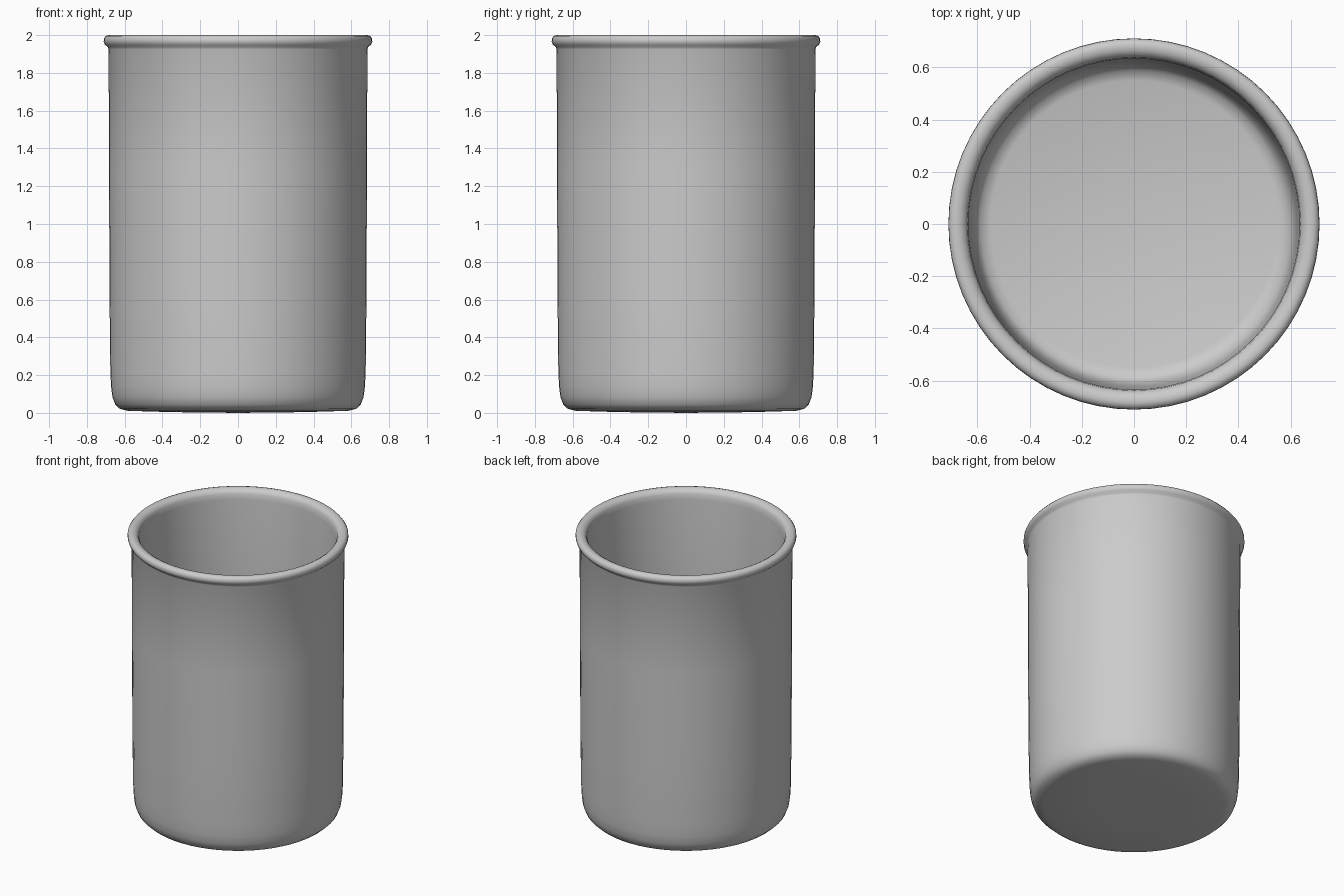
import bpy, bmesh, math

if "Cube" in bpy.data.objects:
    bpy.data.objects.remove(bpy.data.objects["Cube"])

SEGMENTS = 64

# Pale grey body colour
grey = bpy.data.materials.new("light_grey")
grey.diffuse_color = (0.6, 0.6, 0.6, 1.0)
grey.use_nodes = True
grey.node_tree.nodes["Principled BSDF"].inputs["Base Color"].default_value = grey.diffuse_color

# Half section (radius, height): outer base, wall, rolled rim, inner wall, floor
profile = [
    (0.0, 0.0), (0.35, 0.004), (0.585, 0.011), (0.625, 0.021), (0.65, 0.045),
    (0.665, 0.085), (0.672, 0.14), (0.676, 0.22), (0.68, 0.6), (0.683, 1.3),
    (0.685, 1.925), (0.69, 1.937), (0.705, 1.95), (0.711, 1.965),
    (0.71, 1.982), (0.70, 1.995), (0.685, 2.0), (0.665, 1.997),
    (0.648, 1.987), (0.638, 1.968), (0.634, 1.93), (0.632, 1.3),
    (0.626, 0.3), (0.62, 0.16), (0.608, 0.10), (0.588, 0.07),
    (0.55, 0.058), (0.0, 0.055),
]

# Beaker: spin the section around the z axis
bm = bmesh.new()
verts = [bm.verts.new((r, 0, z)) for r, z in profile]
edges = [bm.edges.new(pair) for pair in zip(verts, verts[1:])]
bmesh.ops.spin(bm, geom=verts + edges, cent=(0, 0, 0), axis=(0, 0, 1),
               angle=math.tau, steps=SEGMENTS, use_duplicate=False)
bmesh.ops.remove_doubles(bm, verts=bm.verts[:], dist=0.0005)
bmesh.ops.recalc_face_normals(bm, faces=bm.faces[:])
for face in bm.faces:
    face.smooth = True

mesh = bpy.data.meshes.new("beaker")
bm.to_mesh(mesh)
bm.free()
mesh.materials.append(grey)
beaker = bpy.data.objects.new("beaker", mesh)
bpy.context.collection.objects.link(beaker)
